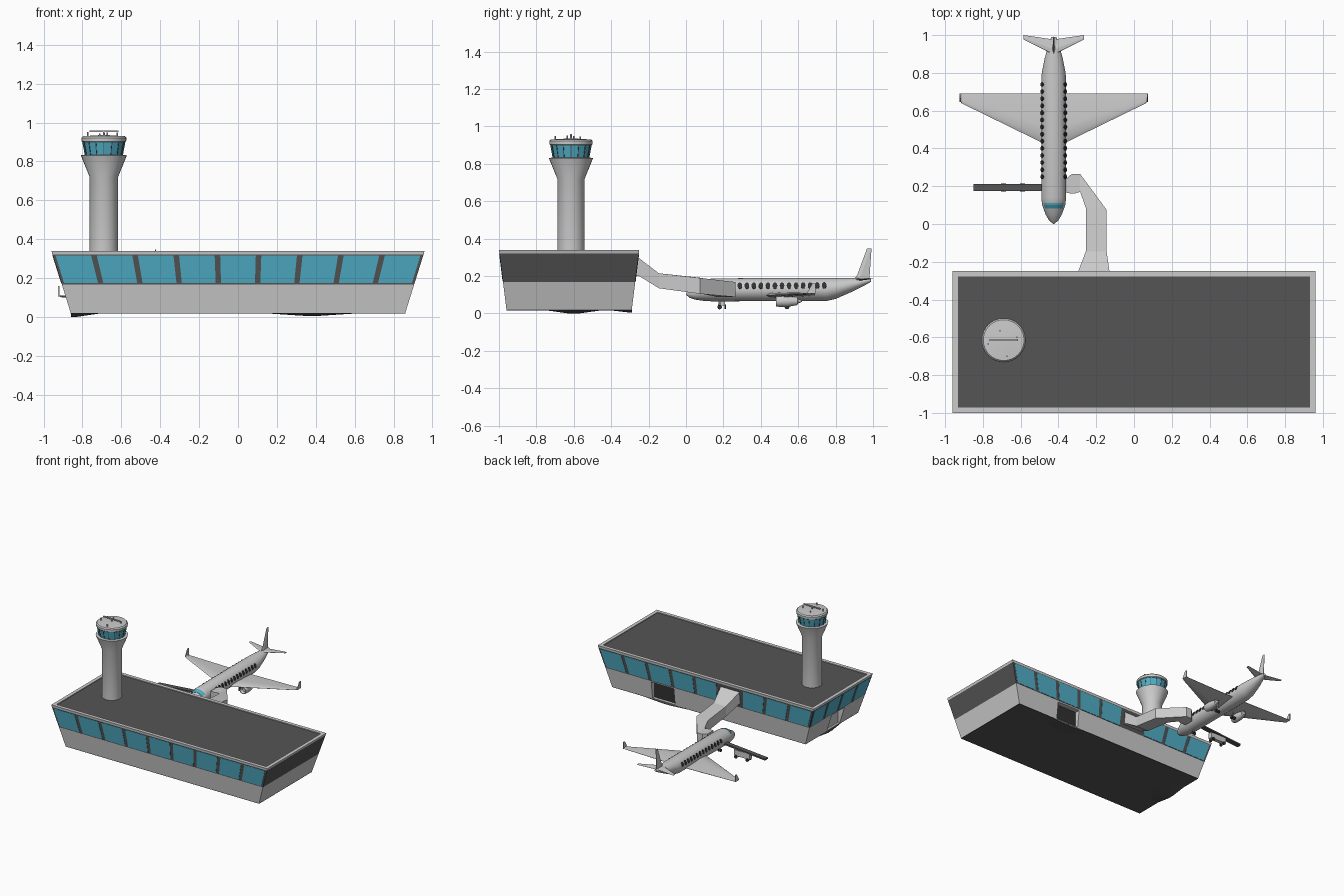
import bpy, bmesh
from math import sin, cos, pi, radians
from mathutils import Vector

if "Cube" in bpy.data.objects:
    bpy.data.objects.remove(bpy.data.objects["Cube"])


def material(name, rgb):
    m = bpy.data.materials.new(name)
    m.diffuse_color = (*rgb, 1)
    m.use_nodes = True
    m.node_tree.nodes["Principled BSDF"].inputs["Base Color"].default_value = m.diffuse_color
    return m


BLUE = material("glass_blue", (0.08, 0.42, 0.56))
DARK = material("dark_grey", (0.09, 0.09, 0.09))
BLACK = material("near_black", (0.03, 0.03, 0.03))


def loft(name, rings, mat=None, smooth=False, caps=True):
    """Skin a list of equal-length point rings."""
    bm = bmesh.new()
    vs = [[bm.verts.new(p) for p in r] for r in rings]
    n = len(rings[0])
    for a, b in zip(vs, vs[1:]):
        for i in range(n):
            j = (i + 1) % n
            bm.faces.new((a[i], a[j], b[j], b[i]))
    if caps:
        bm.faces.new(vs[0])
        bm.faces.new(vs[-1])
    bmesh.ops.recalc_face_normals(bm, faces=bm.faces)
    me = bpy.data.meshes.new(name)
    bm.to_mesh(me)
    bm.free()
    ob = bpy.data.objects.new(name, me)
    bpy.context.collection.objects.link(ob)
    if mat:
        me.materials.append(mat)
    if smooth:
        bpy.ops.object.select_all(action='DESELECT')
        ob.select_set(True)
        bpy.context.view_layer.objects.active = ob
        bpy.ops.object.shade_smooth_by_angle(angle=radians(35))
    return ob


def rect(x0, x1, y0, y1, z):
    return [(x0, y0, z), (x1, y0, z), (x1, y1, z), (x0, y1, z)]


def box(name, x0, x1, y0, y1, z0, z1, mat=None):
    return loft(name, [rect(x0, x1, y0, y1, z0), rect(x0, x1, y0, y1, z1)], mat)


def lathe(name, c, axis, profile, n=32, mat=None, smooth=True):
    """Turn (radius, distance) pairs round an axis through c."""
    q = Vector((0, 0, 1)).rotation_difference(Vector(axis))
    return loft(name, [[Vector(c) + q @ Vector((r * cos(2 * pi * i / n), r * sin(2 * pi * i / n), h))
                        for i in range(n)] for r, h in profile], mat, smooth)


# --- Terminal: inverted tapered block -------------------------------------
def extents(z):
    t = (z - 0.02) / 0.32
    return 0.86 + 0.10 * t, -0.96 - 0.04 * t, -0.29 + 0.04 * t


def wall_ring(z, inset=0, zz=None):
    hx, yf, yb = extents(z)
    return rect(-hx + inset, hx - inset, yf + inset, yb - inset, z if zz is None else zz)


lower = loft("lower_wall", [wall_ring(0.02), wall_ring(0.168)])
loft("window_band", [wall_ring(0.168), wall_ring(0.322)], DARK)
loft("roof_parapet", [wall_ring(0.322), wall_ring(0.34), wall_ring(0.34, 0.028, 0.34),
                      wall_ring(0.34, 0.028, 0.328)])
loft("roof_deck", [wall_ring(0.34, 0.027, 0.327), wall_ring(0.34, 0.027, 0.334)], DARK)
loft("terminal_floor", [wall_ring(0.021, 0, 0.017), wall_ring(0.021, 0, 0.0205)], DARK)


def wall_pt(side, u, z, off):
    hx, yf, yb = extents(z)
    if side == "front":
        return (u * hx, yf - off, z)
    if side == "rear":
        return (u * hx, yb + off, z)
    return (-hx - off, (yf + yb) / 2 + u * (yb - yf) / 2, z)


# Glass panes, leaving the bridge bay open
for side, count in (("front", 9), ("rear", 9), ("left", 4)):
    for i in range(count):
        if side == "rear" and i == 3:
            continue
        g = 0.015 if side != "left" else 0.04
        a, b = -1 + 2 * i / count + g, -1 + 2 * (i + 1) / count - g
        loft(f"{side}_window", [[wall_pt(side, u, z, o) for u, z in
                                 ((a, .175), (b, .175), (b, .316), (a, .316))]
                                for o in (-0.003, 0.002)], BLUE)

# Recessed doorways
for nm, d in (("rear_door", (0.30, 0.50, -0.315, -0.2)), ("left_door", (-1, -0.84, -0.72, -0.56))):
    cut = box(nm + "_cutter", *d, 0.025, 0.16)
    cut.hide_render = True
    cut.hide_viewport = False
    cut.display_type = 'WIRE'
    mod = lower.modifiers.new(nm, 'BOOLEAN')
    mod.operation = 'DIFFERENCE'
    mod.object = cut
    mod.solver = 'EXACT'
# Bake the cuts so no helper is left
bpy.context.view_layer.update()
baked = bpy.data.meshes.new_from_object(lower.evaluated_get(bpy.context.evaluated_depsgraph_get()))
lower.modifiers.clear()
lower.data = baked
for ob in [o for o in bpy.data.objects if o.name.endswith("_cutter")]:
    bpy.data.objects.remove(ob)
box("rear_door", 0.30, 0.50, -0.32, -0.312, 0.025, 0.16, BLACK)
box("left_door", -0.845, -0.838, -0.72, -0.56, 0.025, 0.16)

# Shallow ground bulges under the doorways
for nm, cx, cy, rx, ry, a0, zt in (("rear_ground", 0.38, -0.29, 0.25, 0.14, pi, 0.006),
                                   ("left_ground", -0.86, -0.60, 0.16, 0.17, -pi / 2, 0.0)):
    arc = [(cos(a0 + pi * i / 12), sin(a0 + pi * i / 12)) for i in range(13)]
    loft(nm, [[(cx + k * rx * c, cy + k * ry * s, z) for c, s in arc]
              for k, z in ((1, 0.02), (0.15, zt))], DARK)

# --- Control tower --------------------------------------------------------
TX, TY = -0.69, -0.615
lathe("tower_shaft", (TX, TY, 0), (0, 0, 1),
      [(.073, .325), (.073, .72), (.116, .825), (.118, .832), (.09, .834)])
lathe("tower_cab_glass", (TX, TY, 0), (0, 0, 1), [(.096, .832), (.109, .902)], 16, BLUE, False)
for i in range(16):
    a = 2 * pi * i / 16
    d, t = Vector((cos(a), sin(a), 0)), Vector((-sin(a), cos(a), 0)) * 0.002
    loft("cab_mullion", [[Vector((TX, TY, z)) + d * (r + o) + s * t
                          for o, s in ((-.004, -1), (.002, -1), (.002, 1), (-.004, 1))]
                         for r, z in ((.096, .832), (.109, .902))], DARK)
lathe("cab_roof", (TX, TY, 0), (0, 0, 1), [(.11, .9), (.115, .904), (.116, .922), (.108, .93), (.03, .935)])
box("radar_bar", TX - .075, TX + .075, TY - .005, TY + .005, .952, .96)
lathe("radar_post", (TX, TY, 0), (0, 0, 1), [(.006, .93), (.004, .955)], 8)
for dx, dy, h in ((-.082, -.02, .952), (.018, -.085, .948), (.07, .016, .95), (-.02, .05, .945)):
    lathe("roof_antenna", (TX + dx, TY + dy, 0), (0, 0, 1), [(.004, .925), (.004, h)], 8)

# --- Boarding bridge: left xy, right xy, top, bottom ----------------------
path = [(-.30, -.28, -.13, -.28, .315, .20), (-.295, -.25, -.13, -.25, .295, .20),
        (-.255, -.145, -.145, -.145, .215, .135), (-.255, .085, -.145, .075, .19, .105),
        (-.285, .17, -.285, .265, .168, .088), (-.32, .16, -.33, .265, .168, .088),
        (-.358, .165, -.358, .24, .168, .088)]
loft("boarding_bridge", [[(lx, ly, zb), (rx, ry, zb), (rx, ry, zt), (lx, ly, zt)]
                         for lx, ly, rx, ry, zt, zb in path])

# --- Aircraft -------------------------------------------------------------
AX = -0.425
stations = [(0, .003, .108, .1), (.02, .025, .130, .084), (.05, .043, .147, .074), (.10, .061, .178, .067),
            (.14, .066, .188, .065), (.75, .066, .19, .067), (.80, .063, .19, .078),
            (.88, .047, .19, .113), (.96, .025, .188, .153), (.99, .013, .186, .17)]


def body_pt(y, a, k=1):
    """Point on the fuselage at station y and angle a."""
    for s, t in zip(stations, stations[1:]):
        if s[0] <= y <= t[0]:
            f = (y - s[0]) / (t[0] - s[0])
            r, zt, zb = (s[i] + f * (t[i] - s[i]) for i in (1, 2, 3))
            return Vector((AX + k * r * cos(a), y, (zt + zb) / 2 + k * (zt - zb) / 2 * sin(a)))


loft("fuselage", [[body_pt(s[0], 2 * pi * i / 32) for i in range(32)] for s in stations], smooth=True)
arc = [radians(35 + 11 * i) for i in range(11)]
loft("cockpit_window", [[body_pt(y, a, k) for a in arc for k in (1.03,)] +
                        [body_pt(y, a, .96) for a in reversed(arc)] for y in (.083, .1, .112)], BLUE)


def foil(d, y0, y1, z, t, s):
    c = y1 - y0
    return [(AX + s * d, y0 + f * c, z + g * t) for f, g in
            ((0, 0), (.08, .35), (.35, .5), (1, .05), (1, -.05), (.35, -.5), (.08, -.35))]


for s in (1, -1):
    # Wing, upturned tip and tailplane
    loft("wing", [foil(.03, .415, .69, .098, .03, s), foil(.49, .64, .69, .106, .008, s)], smooth=True)
    loft("winglet", [foil(.485, .638, .69, .106, .008, s), foil(.497, .65, .69, .112, .01, s)])
    loft("winglet_tip", [[(AX + s * (.497 + o), y, z) for y, o in ((y0, -.003), (y0, .003), (.692, .003), (.692, -.003))]
                         for y0, z in ((.645, .106), (.675, .16))])
    loft("tailplane", [foil(.008, .90, .978, .182, .012, s), foil(.16, .977, 1.0, .186, .006, s)])
    # Engine, pylon, main wheels
    ex = AX + s * .13
    lathe("engine", (ex, 0, .066), (0, 1, 0), [(.015, .50), (.023, .481), (.027, .48), (.031, .5),
                                              (.031, .54), (.021, .595), (.012, .6), (.004, .62)], 20)
    box("engine_pylon", ex - .004, ex + .004, .51, .60, .08, .1)
    gx = AX + s * .075
    lathe("main_gear_leg", (gx, .54, 0), (0, 0, 1), [(.005, .035), (.005, .095)], 8)
    for w in (-.012, .012):
        lathe("main_wheel", (gx + w, .54, .036), (1, 0, 0), [(.013, -.005), (.013, .005)], 14, BLACK)
    lathe("nose_wheel", (AX + s * .009, .18, .034), (1, 0, 0), [(.012, -.004), (.012, .004)], 14, BLACK)
    # Cabin windows
    for i in range(14):
        y = .25 + i * .0376
        a = .36 if s > 0 else pi - .36
        p = body_pt(y, a)
        ax = Vector((cos(a), 0, sin(a)))
        up = Vector((-sin(a), 0, cos(a)))
        loft("cabin_window", [[p + ax * o + Vector((0, .0125 * cos(t), 0)) + up * (.018 * sin(t))
                               for t in [2 * pi * j / 14 for j in range(14)]]
                              for o in (-.006, .002)], BLACK)
lathe("nose_gear_leg", (AX, .18, 0), (0, 0, 1), [(.005, .032), (.005, .08)], 8)

# Tail fin
loft("tail_fin", [[(AX + o * w, y, z) for y, o in ((y0, 0), (y0 + .02, 1), (y1, .3), (y1, -.3), (y0 + .02, -1))]
                  for y0, y1, w, z in ((.895, .982, .006, .18), (.915, .982, .006, .205), (.968, .992, .003, .348))])

# --- Baggage conveyor beside the nose -------------------------------------
loft("conveyor_belt", [[(x, .175, z), (x, .212, z), (x, .212, z + .012), (x, .175, z + .012)]
                       for x, z in ((-.85, .075), (-.485, .105))], DARK)
box("conveyor_truck", -.71, -.57, .178, .208, .042, .088)
for x in (-.69, -.59):
    for y in (.176, .21):
        lathe("conveyor_wheel", (x, y, .036), (0, 1, 0), [(.013, -.004), (.013, .004)], 14, BLACK)
